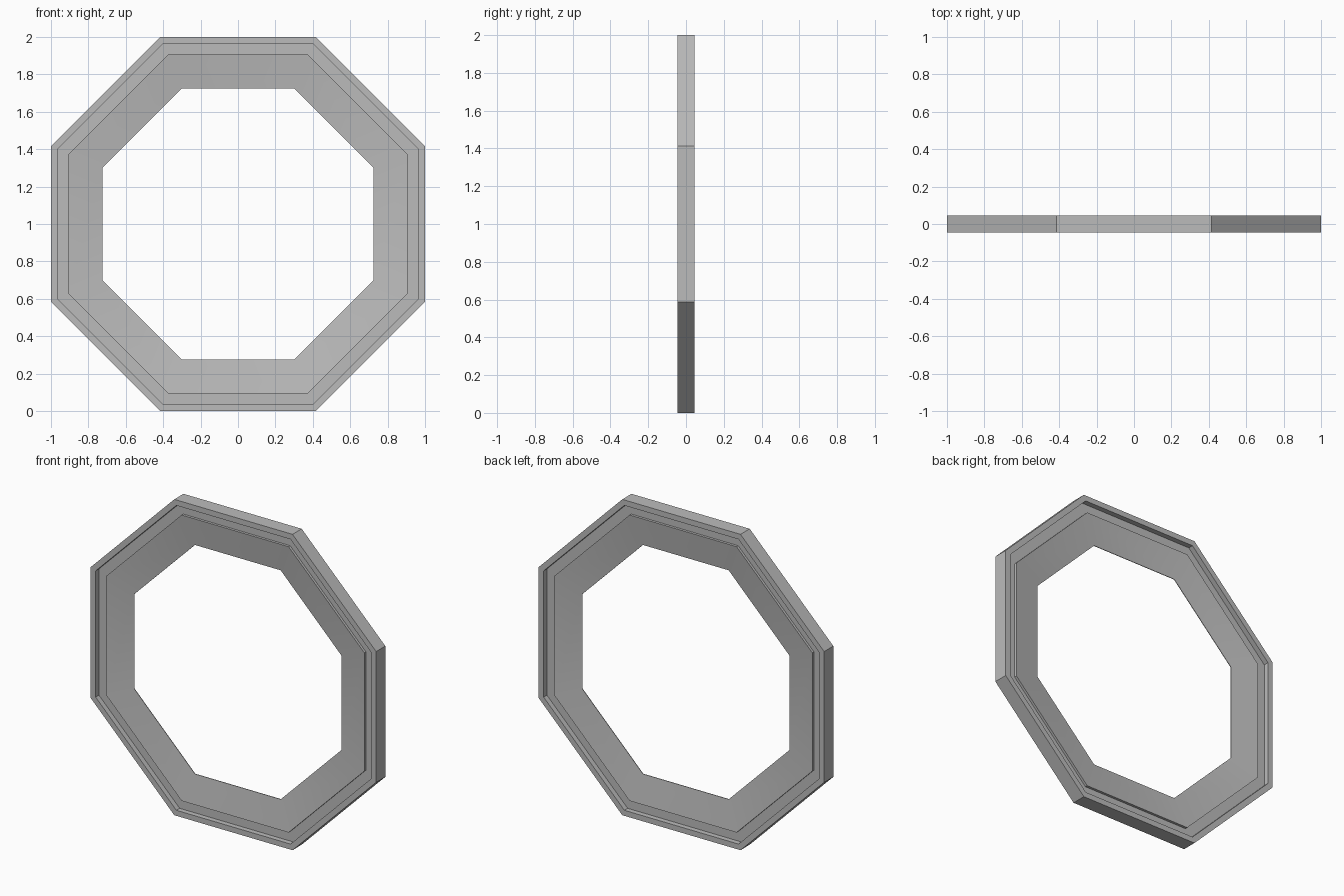
import bpy, bmesh, math
from mathutils import Vector, Matrix

cube = bpy.data.objects.get("Cube")
if cube:
    bpy.data.objects.remove(cube, do_unlink=True)

SIDES = 8
CORNER = 1 / math.cos(math.pi / SIDES)   # flat-side distance to corner distance

grey = bpy.data.materials.new("plain grey")
grey.use_nodes = True
grey.diffuse_color = (0.5, 0.5, 0.5, 1)
grey.node_tree.nodes["Principled BSDF"].inputs["Base Color"].default_value = (0.5, 0.5, 0.5, 1)

# Half section (distance to flat side, half depth): rim, groove, tapered inner panel
half = [(1, 0.046), (0.965, 0.046), (0.965, 0.013),
        (0.905, 0.013), (0.905, 0.029), (0.725, 0.002)]
section = [(r, -d) for r, d in half] + [(r, d) for r, d in reversed(half)]

# Sweep the section around the octagon
bm = bmesh.new()
rings = []
for i in range(SIDES):
    turn = Matrix.Rotation((i + 0.5) * math.tau / SIDES, 3, 'Y')
    rings.append([bm.verts.new(turn @ Vector((r * CORNER, y, 0)) + Vector((0, 0, 1)))
                  for r, y in section])
for i, ring in enumerate(rings):
    following = rings[(i + 1) % SIDES]
    for j in range(len(section)):
        k = (j + 1) % len(section)
        bm.faces.new((ring[j], ring[k], following[k], following[j]))
bmesh.ops.recalc_face_normals(bm, faces=bm.faces)

mesh = bpy.data.meshes.new("octagonal_ring")
bm.to_mesh(mesh)
bm.free()
mesh.materials.append(grey)
ring_object = bpy.data.objects.new("octagonal_ring", mesh)
bpy.context.collection.objects.link(ring_object)

# Smooth the shallow panel corners, keep the steps sharp
bpy.ops.object.select_all(action='DESELECT')
ring_object.select_set(True)
bpy.context.view_layer.objects.active = ring_object
bpy.ops.object.shade_smooth_by_angle(angle=math.radians(30))
